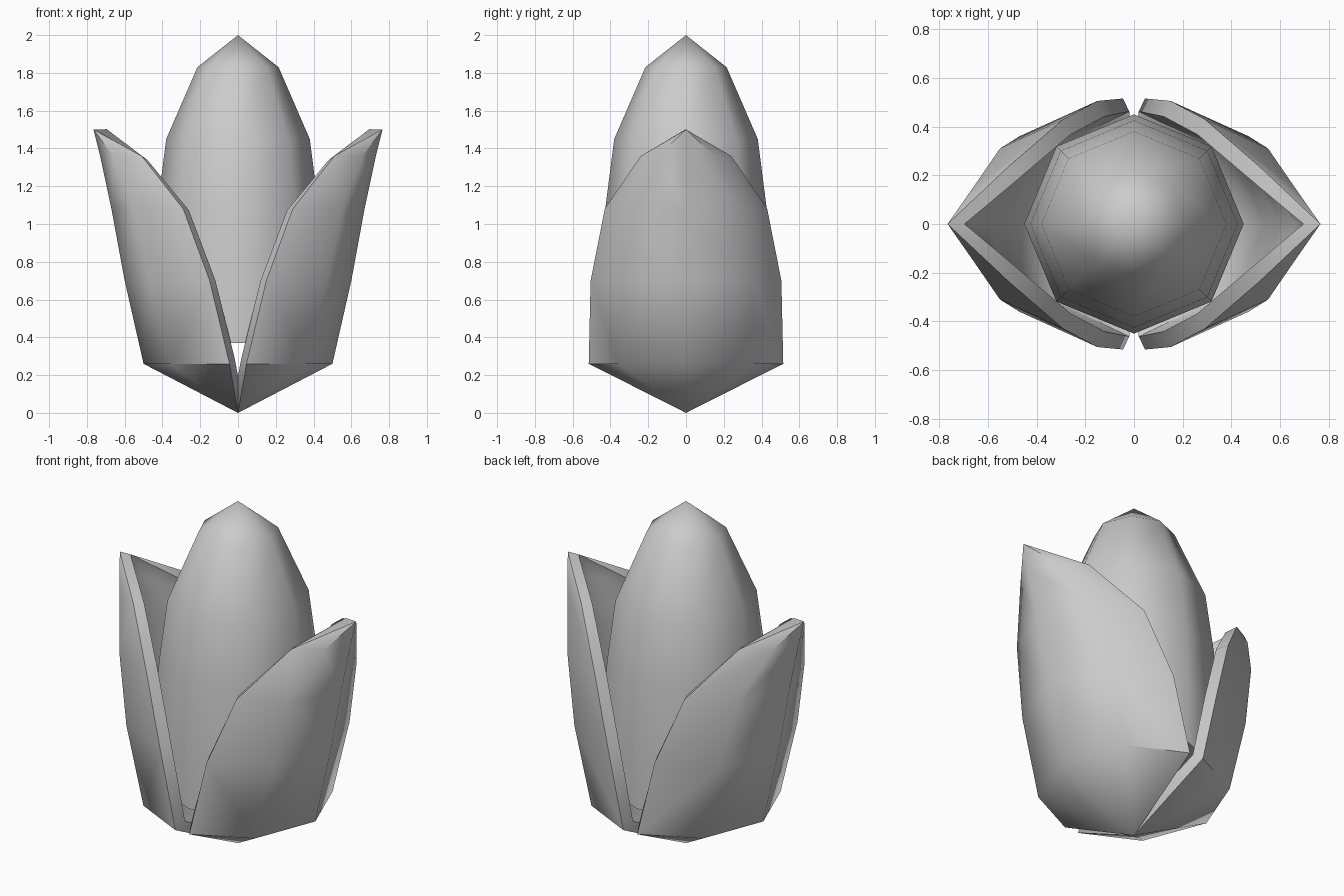
import bpy, bmesh
from math import sin, cos, pi, radians

if "Cube" in bpy.data.objects:
    bpy.data.objects.remove(bpy.data.objects["Cube"])

# One plain grey for the whole plant
grey = bpy.data.materials.new("plain_grey")
grey.use_nodes = True
grey.diffuse_color = (0.6, 0.6, 0.6, 1)
grey.node_tree.nodes["Principled BSDF"].inputs["Base Color"].default_value = (0.6, 0.6, 0.6, 1)


def finish(name, bm, thickness=0):
    bmesh.ops.recalc_face_normals(bm, faces=bm.faces)
    mesh = bpy.data.meshes.new(name)
    bm.to_mesh(mesh)
    bm.free()
    mesh.materials.append(grey)
    obj = bpy.data.objects.new(name, mesh)
    bpy.context.collection.objects.link(obj)
    bpy.ops.object.select_all(action="DESELECT")
    bpy.context.view_layer.objects.active = obj
    obj.select_set(True)
    if thickness:
        mod = obj.modifiers.new("thickness", "SOLIDIFY")
        mod.thickness = thickness
        mod.offset = -1
        bpy.ops.object.modifier_apply(modifier=mod.name)
    bpy.ops.object.shade_smooth_by_angle(angle=radians(50))
    return obj


def bridge(bm, rings, closed):
    for low, high in zip(rings, rings[1:]):
        n = len(low)
        for i in range(n if closed else n - 1):
            j = (i + 1) % n
            bm.faces.new((low[i], low[j], high[j], high[i]))


def fan(bm, ring, tip, closed):
    n = len(ring)
    for i in range(n if closed else n - 1):
        bm.faces.new((ring[i], ring[(i + 1) % n], tip))


# Closed bud: eight-sided, tapering to a point
bm = bmesh.new()
profile = [(0.45, 0.37), (0.45, 0.72), (0.425, 1.1), (0.38, 1.45), (0.215, 1.83)]
rings = [[bm.verts.new((r * cos(k * pi / 4), r * sin(k * pi / 4), z)) for k in range(8)]
         for r, z in profile]
bridge(bm, rings, True)
fan(bm, rings[-1], bm.verts.new((0, 0, 2)), True)
bm.faces.new(rings[0])
finish("bud", bm)

# Two outer leaves: height, then rim, shoulder and middle columns as (x, y)
levels = [
    (0.26, (0.045, 0.515), (0.36, 0.36), (0.5, 0)),
    (0.70, (0.15, 0.505), (0.47, 0.36), (0.6, 0)),
    (1.08, (0.29, 0.43), (0.55, 0.31), (0.67, 0)),
    (1.36, (0.51, 0.24), (0.66, 0.15), (0.73, 0)),
]
for name, side in (("left_leaf", 1), ("right_leaf", -1)):
    bm = bmesh.new()
    rings = []
    for z, rim, shoulder, middle in levels:
        half = [rim, shoulder, middle]
        row = half + [(x, -y) for x, y in half[1::-1]]
        rings.append([bm.verts.new((side * x, y, z)) for x, y in row])
    bridge(bm, rings, False)
    fan(bm, rings[0], bm.verts.new((0, 0, 0)), False)
    fan(bm, rings[-1], bm.verts.new((side * 0.765, 0, 1.5)), False)
    # Make the outer surface face away from the bud
    bmesh.ops.recalc_face_normals(bm, faces=bm.faces)
    finish(name, bm, 0.07)
